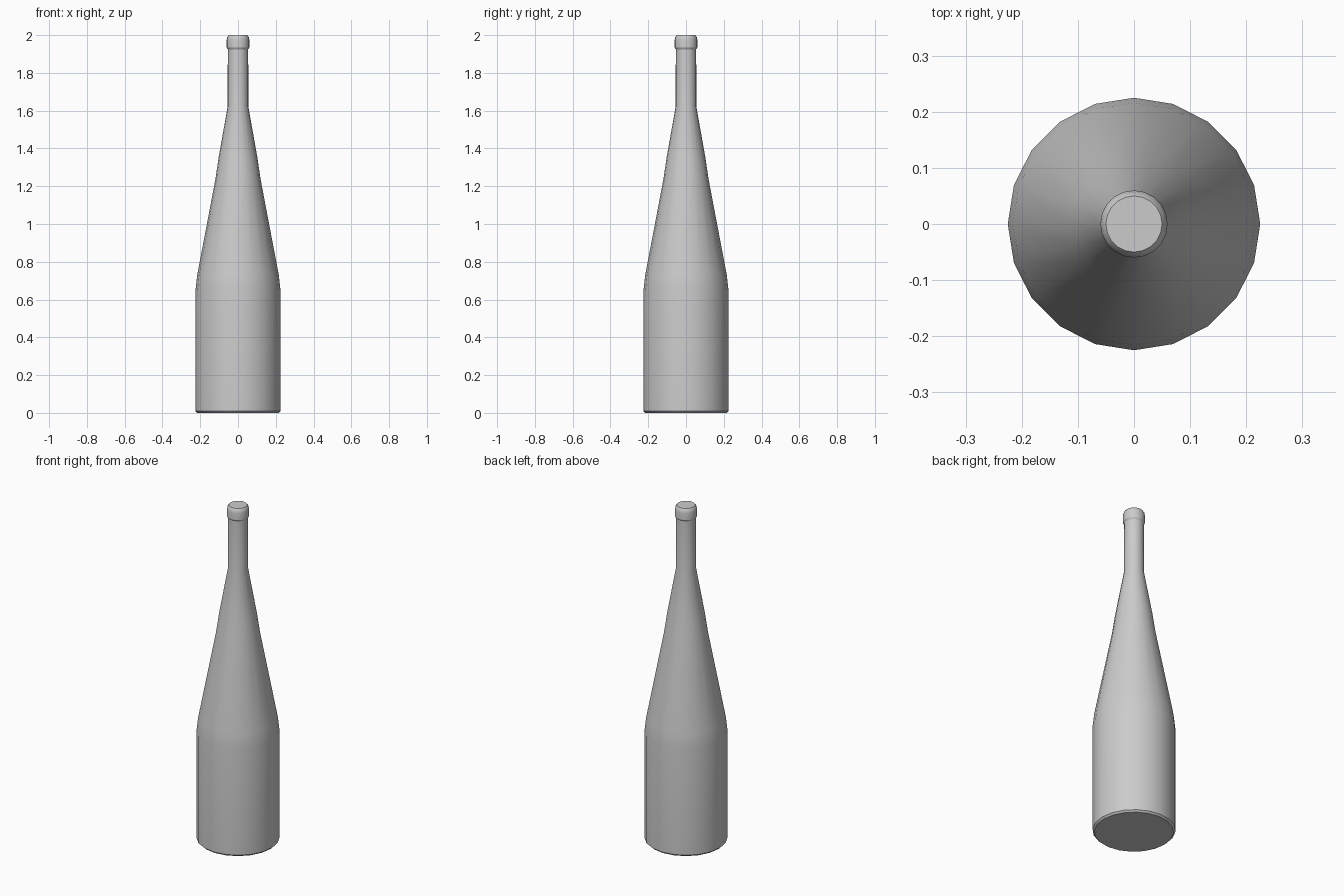
import bpy
import bmesh
import math

SIDES = 20

cube = bpy.data.objects.get("Cube")
if cube:
    bpy.data.objects.remove(cube, do_unlink=True)

# Single pale grey finish
grey = bpy.data.materials.new("pale_grey")
grey.use_nodes = True
color = (0.6, 0.6, 0.6, 1)
grey.diffuse_color = color
grey.node_tree.nodes["Principled BSDF"].inputs["Base Color"].default_value = color


def lathe(name, profile):
    """Revolve (radius, height) points around z and cap both ends."""
    bm = bmesh.new()
    rings = []
    for r, z in profile:
        rings.append([bm.verts.new((r * math.cos(math.tau * i / SIDES),
                                    r * math.sin(math.tau * i / SIDES), z))
                      for i in range(SIDES)])
    for low, high in zip(rings, rings[1:]):
        for i in range(SIDES):
            j = (i + 1) % SIDES
            bm.faces.new((low[i], low[j], high[j], high[i]))
    bm.faces.new(rings[0][::-1])
    bm.faces.new(rings[-1])
    mesh = bpy.data.meshes.new(name)
    bm.to_mesh(mesh)
    bm.free()
    mesh.materials.append(grey)
    obj = bpy.data.objects.new(name, mesh)
    bpy.context.collection.objects.link(obj)
    bpy.ops.object.select_all(action="DESELECT")
    obj.select_set(True)
    bpy.context.view_layer.objects.active = obj
    bpy.ops.object.shade_smooth_by_angle(angle=math.radians(30))
    return obj


# Base, straight body, long tapering shoulder, neck, rolled lip and flat top
lathe("bottle", [
    (0.215, 0), (0.225, 0.01), (0.225, 0.65), (0.216, 0.73),
    (0.119, 1.24), (0.103, 1.35), (0.055, 1.62), (0.054, 1.925),
    (0.06, 1.935), (0.06, 1.975), (0.057, 1.99), (0.05, 2.0),
])
